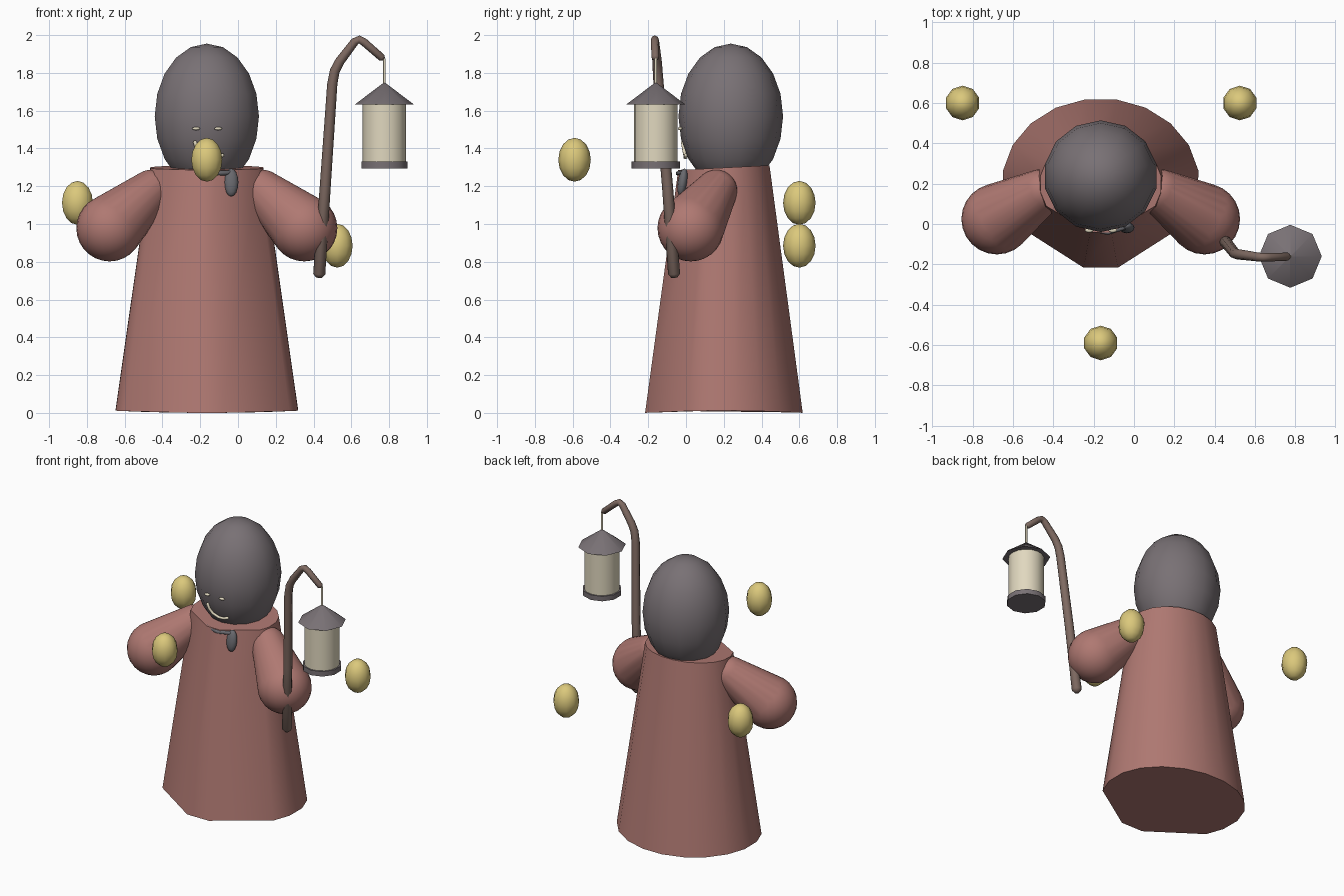
import bpy, bmesh
from math import cos, sin, radians, pi
from mathutils import Vector, Matrix

if "Cube" in bpy.data.objects:
    bpy.data.objects.remove(bpy.data.objects["Cube"])


def material(name, rgb):
    m = bpy.data.materials.new(name)
    m.use_nodes = True
    m.diffuse_color = (*rgb, 1)
    m.node_tree.nodes["Principled BSDF"].inputs["Base Color"].default_value = (*rgb, 1)
    return m


ROBE = material("dusty red cloth", (.43, .19, .168))
HOOD = material("charcoal grey", (.19, .165, .177))
WOOD = material("brown wood", (.21, .143, .12))
GLOW = material("glowing yellow", (.71, .58, .20))
CREAM = material("pale cream", (.75, .685, .52))
SCARF = material("slate grey", (.14, .14, .155))

MID = -.165  # middle of the body in x


def finish(name, bm, mat, angle=50):
    bmesh.ops.recalc_face_normals(bm, faces=bm.faces)
    mesh = bpy.data.meshes.new(name)
    bm.to_mesh(mesh)
    bm.free()
    obj = bpy.data.objects.new(name, mesh)
    bpy.context.collection.objects.link(obj)
    mesh.materials.append(mat)
    bpy.ops.object.select_all(action='DESELECT')
    obj.select_set(True)
    bpy.context.view_layer.objects.active = obj
    bpy.ops.object.shade_smooth_by_angle(angle=radians(angle))
    return obj


def ball(name, centre, radii, mat, u=12, v=8, tilt=0):
    bm = bmesh.new()
    place = Matrix.Translation(centre) @ Matrix.Rotation(tilt, 4, 'X') @ Matrix.Diagonal((*radii, 1))
    bmesh.ops.create_uvsphere(bm, u_segments=u, v_segments=v, radius=1, matrix=place)
    return finish(name, bm, mat, 70)


def cone(name, centre, r1, r2, z1, z2, sides, mat):
    bm = bmesh.new()
    place = Matrix.Translation((*centre, (z1 + z2) / 2))
    bmesh.ops.create_cone(bm, cap_ends=True, segments=sides, radius1=r1, radius2=r2,
                          depth=z2 - z1, matrix=place)
    return finish(name, bm, mat)


def tube(name, points, radii, mat, sides=8):
    # Sweep rings along the path, with a shrunken ring rounding each end
    pts = [Vector(p) for p in points]
    first, last = (pts[0] - pts[1]).normalized(), (pts[-1] - pts[-2]).normalized()
    pts = [pts[0] + first * radii[0] * .6] + pts + [pts[-1] + last * radii[-1] * .6]
    radii = [radii[0] * .5] + list(radii) + [radii[-1] * .5]
    bm = bmesh.new()
    rings = []
    for i, (p, r) in enumerate(zip(pts, radii)):
        along = (pts[min(i + 1, len(pts) - 1)] - pts[max(i - 1, 0)]).normalized()
        side = along.cross(Vector((0, 1, 0))).normalized()
        other = along.cross(side)
        rings.append([bm.verts.new(p + r * (side * cos(a) + other * sin(a)))
                      for a in (2 * pi * k / sides for k in range(sides))])
    for a, b in zip(rings, rings[1:]):
        for k in range(sides):
            j = (k + 1) % sides
            bm.faces.new((a[k], a[j], b[j], b[k]))
    bm.faces.new(rings[0])
    bm.faces.new(rings[-1])
    return finish(name, bm, mat, 70)


# Robe: tapered oval, flattened on the two front diagonals, higher at the back of the neck
half = [-80, -27, -10, 9, 27, 45, 63, 81]
angles = [radians(a) for a in half + [180 - a for a in reversed(half)]]
bm = bmesh.new()
low = [bm.verts.new((MID + .49 * cos(a), .2 + .423 * sin(a), .006 * cos(2 * a) + .006)) for a in angles]
top = [bm.verts.new((MID + .303 * cos(a), .2 + .245 * sin(a), 1.298 + .013 * sin(a))) for a in angles]
for k in range(len(angles)):
    j = (k + 1) % len(angles)
    bm.faces.new((low[k], low[j], top[j], top[k]))
bm.faces.new(low)
bm.faces.new(top)
finish("robe", bm, ROBE)

# Sleeves: a small shoulder ball hulled to a large cuff ball
for label, s in (("right", -1), ("left", 1)):
    bm = bmesh.new()
    for x, y, z, r in ((.295, .16, 1.175, .112), (.515, .025, .978, .176)):
        bmesh.ops.create_uvsphere(bm, u_segments=24, v_segments=14, radius=r,
                                  matrix=Matrix.Translation((MID + s * x, y, z)))
    bmesh.ops.delete(bm, geom=bm.faces[:], context='FACES_ONLY')
    bmesh.ops.delete(bm, geom=bm.edges[:], context='EDGES_FACES') if bm.edges else None
    hull = bmesh.ops.convex_hull(bm, input=bm.verts[:])
    loose = [v for v in bm.verts if not v.link_faces]
    bmesh.ops.delete(bm, geom=loose, context='VERTS')
    finish(label + "_sleeve", bm, ROBE)

# Head, eyes and smile
ball("head", (MID, .237, 1.57), (.283, .277, .385), HOOD, 14, 10)
for label, x in (("right", -.222), ("left", -.105)):
    ball(label + "_eye", (x, -.031, 1.505), (.022, .012, .009), CREAM, 10, 6)
tube("smile", [(-.228, -.018, 1.435), (-.218, -.012, 1.40), (-.195, -.006, 1.37),
               (-.15, -.004, 1.353), (-.11, -.002, 1.353), (-.08, -.002, 1.365)],
     [.01] * 6, CREAM, 6)

# Scarf fold and hanging tail
tube("scarf_fold", [(-.23, -.022, 1.275), (-.13, -.043, 1.268), (-.03, -.012, 1.272)],
     [.013] * 3, SCARF, 6)
ball("scarf_tail", (-.036, -.018, 1.22), (.038, .026, .075), SCARF, 12, 8, -.15)

# Crooked staff
tube("staff", [(.43, -.063, .735), (.462, -.098, 1.2), (.499, -.145, 1.74), (.512, -.15, 1.81),
               (.538, -.153, 1.86), (.618, -.164, 1.965), (.642, -.165, 1.977),
               (.668, -.165, 1.962), (.762, -.162, 1.88)],
     [.032, .029, .027, .026, .025, .022, .021, .021, .02], WOOD)

# Hanging lantern
LAMP = (.775, -.16)
cone("lantern_cord", LAMP, .007, .007, 1.73, 1.875, 8, CREAM)
cone("lantern_roof", LAMP, .156, .004, 1.633, 1.748, 8, HOOD)
cone("lantern_glass", LAMP, .115, .115, 1.325, 1.64, 16, CREAM)
cone("lantern_base", LAMP, .128, .128, 1.295, 1.33, 10, HOOD)

# Floating lights
for label, centre in (("front", (MID, -.59, 1.34)), ("right", (-.85, .6, 1.112)),
                      ("left", (.525, .6, .885))):
    ball(label + "_floating_light", centre, (.086, .086, .116), GLOW, 10, 8)
